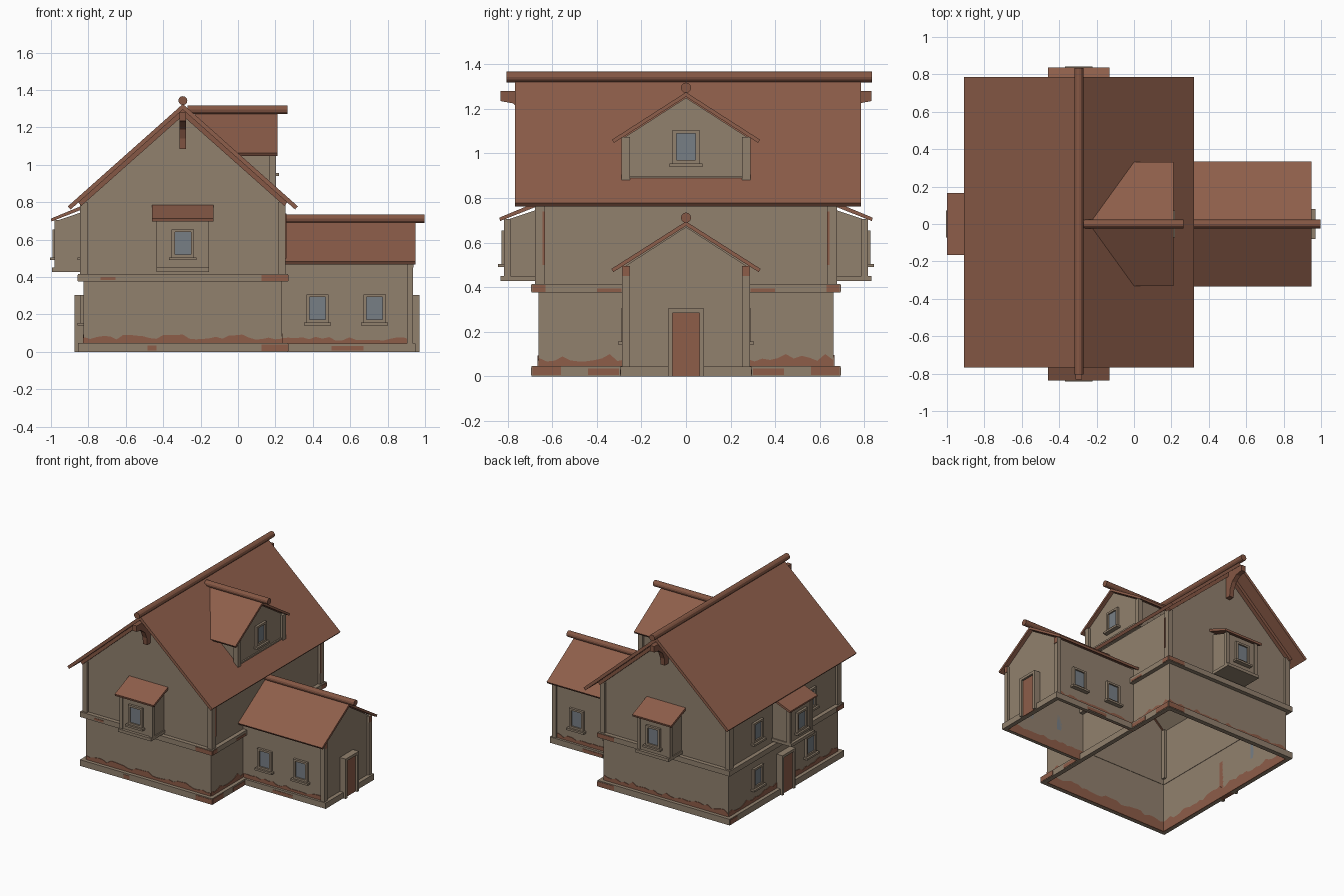
import bpy, bmesh, math, random
from mathutils import Matrix, Vector

if "Cube" in bpy.data.objects:
    bpy.data.objects.remove(bpy.data.objects["Cube"])

random.seed(4)


def material(name, rgb):
    m = bpy.data.materials.new(name)
    m.diffuse_color = (*rgb, 1)
    m.use_nodes = True
    m.node_tree.nodes["Principled BSDF"].inputs["Base Color"].default_value = m.diffuse_color
    return m


PLASTER = material("plaster", (0.285, 0.218, 0.155))
ROOF = material("roof_tile", (0.27, 0.112, 0.069))
WOOD = material("wood", (0.235, 0.096, 0.058))
BRICK = material("brick", (0.27, 0.11, 0.066))
GLASS = material("glass", (0.185, 0.21, 0.235))


def place(x, y, angle=0, z=0):
    """Local frame for a facade: x runs along the wall, -y points outwards."""
    return Matrix.Translation((x, y, z)) @ Matrix.Rotation(math.radians(angle), 4, 'Z')


def prism(name, pts, a, b, mat, M=Matrix(), open_bottom=False):
    """Profile in local x,z extruded along local y from a to b."""
    bm = bmesh.new()
    front = [bm.verts.new((x, a, z)) for x, z in pts]
    back = [bm.verts.new((x, b, z)) for x, z in pts]
    bm.faces.new(front)
    bm.faces.new(back[::-1])
    n = len(pts)
    for i in range(n):
        j = (i + 1) % n
        bm.faces.new((front[i], back[i], back[j], front[j]))
    bmesh.ops.recalc_face_normals(bm, faces=bm.faces)
    if open_bottom:
        low = min(z for _, z in pts)
        floor = [f for f in bm.faces if all(v.co.z < low + 1e-5 for v in f.verts)]
        bmesh.ops.delete(bm, geom=floor, context='FACES')
    bm.transform(M)
    me = bpy.data.meshes.new(name)
    bm.to_mesh(me)
    bm.free()
    me.materials.append(mat)
    ob = bpy.data.objects.new(name, me)
    bpy.context.collection.objects.link(ob)
    return ob


def box(name, x0, x1, y0, y1, z0, z1, mat, M=Matrix()):
    return prism(name, [(x0, z0), (x1, z0), (x1, z1), (x0, z1)], y0, y1, mat, M)


def pole(name, r, a, b, M):
    pts = [(r * math.cos(k * math.tau / 12), r * math.sin(k * math.tau / 12)) for k in range(12)]
    prism(name, pts, a, b, WOOD, M)


def gable_roof(name, half, apex, eave, a, b, M, t=0.03, mat=ROOF):
    s = math.atan2(apex - eave, half)
    n = t * math.cos(s)
    bx, bz = half - n * math.sin(s), eave - n * math.cos(s)
    prism(name, [(-half, eave), (0, apex), (half, eave), (bx, bz), (0, apex - t), (-bx, bz)],
          a, b, mat, M)


def ring(name, x0, x1, y0, y1, z0, z1, out):
    """Four bars hugging the outside of a rectangular wall."""
    i = 0.003
    box(name + "_front", x0 - out, x1 + out, y0 - out, y0 + i, z0, z1, PLASTER)
    box(name + "_back", x0 - out, x1 + out, y1 - i, y1 + out, z0, z1, PLASTER)
    box(name + "_left", x0 - out, x0 + i, y0, y1, z0, z1, PLASTER)
    box(name + "_right", x1 - i, x1 + out, y0, y1, z0, z1, PLASTER)


def window(name, M, z):
    w, h = 0.06, 0.15
    for s in (-1, 1):
        box(name + "_jamb", s * w, s * (w - 0.017), -0.018, 0, z, z + h, PLASTER, M)
    for z0 in (z, z + h - 0.015):
        box(name + "_rail", -w, w, -0.018, 0, z0, z0 + 0.015, PLASTER, M)
    box(name + "_glass", -w + 0.015, w - 0.015, -0.007, 0, z + 0.014, z + h - 0.014, GLASS, M)
    box(name + "_sill", -0.073, 0.073, -0.033, 0, z - 0.015, z, PLASTER, M)


def door(name, M):
    for s in (-1, 1):
        box(name + "_jamb", s * 0.08, s * 0.06, -0.05, 0, 0, 0.285, PLASTER, M)
    box(name + "_lintel", -0.08, 0.08, -0.05, 0, 0.285, 0.305, PLASTER, M)
    box(name + "_leaf", -0.06, 0.06, -0.035, 0, 0, 0.285, BRICK, M)


def bay(name, M):
    side = M @ Matrix.Rotation(-math.pi / 2, 4, 'Z')
    prism(name + "_body", [(0, 0.43), (0.148, 0.43), (0.148, 0.70), (0, 0.75)], -0.132, 0.132, PLASTER, side)
    prism(name + "_roof", [(0, 0.765), (0, 0.785), (0.176, 0.712), (0.172, 0.697)], -0.165, 0.165, ROOF, side)
    box(name + "_bottom_beam", -0.14, 0.14, -0.17, 0, 0.427, 0.45, PLASTER, M)
    for s in (-1, 1):
        box(name + "_post", s * 0.14, s * 0.113, -0.155, -0.125, 0.45, 0.705, PLASTER, M)
    window(name + "_window", M @ Matrix.Translation((0, -0.148, 0)), 0.505)


def worn_strip(name, M, u0, u1, height):
    """Wavy brick patch where the plaster has come off above the base."""
    n = max(6, int((u1 - u0) / 0.035))
    pts = [(u0, 0.0), (u1, 0.0)]
    for k in range(n + 1):
        h = 0.05 + (height - 0.05) * random.uniform(0.3, 1)
        pts.append((u1 + (u0 - u1) * k / n, h))
    prism(name, pts, -0.004, 0.004, BRICK, M)


# Main house: walls, base, floor band
CX, X0, X1, Y = -0.295, -0.825, 0.235, 0.662
mid = place(CX, 0)
prism("main_walls", [(-0.53, 0), (0.53, 0), (0.53, 0.80), (0, 1.285), (-0.53, 0.80)],
      -Y, Y, PLASTER, mid, True)
ring("base", X0, X1, -Y, Y, 0, 0.047, 0.031)
ring("floor_band", X0, X1, -Y, Y, 0.375, 0.415, 0.031)
for sx in (-1, 1):
    for sy in (-1, 1):
        box("corner_post", CX + sx * 0.55, CX + sx * 0.51, sy * (Y + 0.016), sy * (Y - 0.03),
            0.415, 0.80, PLASTER)

# Main roof, gable rafters, ridge pole and carved brackets
gable_roof("main_roof", 0.615, 1.325, 0.778, -0.768, 0.785, mid)
for s in (-1, 1):
    gable_roof("gable_rafter", 0.56, 1.297, 0.80, s * (Y - 0.01), s * (Y + 0.03), mid, 0.035, WOOD)
pole("main_ridge", 0.024, -0.805, 0.835, place(CX, 0, 0, 1.343))
bracket = [(0, 1.28), (0.17, 1.28), (0.17, 1.235), (0.115, 1.225), (0.07, 1.19),
           (0.048, 1.14), (0.042, 1.085), (0, 1.085)]
front, back = place(CX, -Y), place(CX, Y, 180)
left, right = place(X0, 0, -90), place(X1, 0, 90)
for M in (front, back):
    prism("ridge_bracket", bracket, -0.018, 0.018, WOOD, M @ Matrix.Rotation(-math.pi / 2, 4, 'Z'))

# Bay windows, left door and left windows
for name, M in (("front_bay", front), ("back_bay", back), ("left_bay", left)):
    bay(name, M)
door("left_door", left)
for u in (-0.32, 0.32):
    for z in (0.155, 0.505):
        window("left_window", left @ Matrix.Translation((u, 0, 0)), z)

# Side wing
WX, WY = 0.92, 0.272
turn = place(0, 0, 90)
prism("wing_walls", [(-WY, 0), (WY, 0), (WY, 0.495), (0, 0.67), (-WY, 0.495)],
      -WX, -X1, PLASTER, turn, True)
for s in (-1, 1):
    box("wing_base_side", X1, WX + 0.03, s * (WY + 0.022), s * (WY - 0.003), 0, 0.045, PLASTER)
    box("wing_post", WX + 0.015, WX - 0.017, s * (WY + 0.015), s * (WY - 0.02), 0.045, 0.495, PLASTER)
    box("wing_post_worn", WX + 0.012, WX + 0.018, s * (WY + 0.012), s * (WY - 0.018), 0.45, 0.495, BRICK)
    for x in (0.425, 0.73):
        window("wing_window", place(x, s * WY, 0 if s < 0 else 180), 0.157)
box("wing_base_end", WX - 0.003, WX + 0.03, -WY, WY, 0, 0.045, PLASTER)
door("wing_door", place(WX, 0, 90))
gable_roof("wing_roof", 0.335, 0.695, 0.482, -0.948, -X1, turn, 0.02)
pole("wing_ridge", 0.023, -0.998, -X1, place(0, 0, 90, 0.712))

# Dormer
prism("dormer_walls", [(-WY, 0.87), (WY, 0.87), (WY, 1.075), (0, 1.25), (-WY, 1.075)],
      -0.185, 0.2, PLASTER, turn)
gable_roof("dormer_roof", 0.332, 1.275, 1.062, -0.21, 0.23, turn, 0.02)
pole("dormer_ridge", 0.023, -0.265, 0.27, place(0, 0, 90, 1.295))
for s in (-1, 1):
    box("dormer_post", 0.165, 0.203, s * 0.29, s * 0.252, 0.88, 1.075, PLASTER)
box("dormer_bottom_rail", 0.165, 0.195, -0.252, 0.252, 0.87, 0.90, PLASTER)
window("dormer_window", place(0.185, 0, 90), 0.955)

# Worn brick along the foot of the walls
worn_strip("front_worn_brick", front, -0.53, 0.53, 0.095)
worn_strip("back_worn_brick", back, -0.53, 0.53, 0.095)
worn_strip("left_worn_brick", left, -0.66, 0.66, 0.095)
worn_strip("right_worn_brick_a", right, -0.66, -WY, 0.10)
worn_strip("right_worn_brick_b", right, WY, 0.66, 0.10)
worn_strip("wing_worn_brick_front", place(0, -WY), X1, WX, 0.08)
worn_strip("wing_worn_brick_back", place(0, WY, 180), -WX, -X1, 0.08)

# Brick patches on the base and the floor band
for M, patches in ((front, ((-0.19, -0.14, 0.008, 0.035), (0.42, 0.561, 0.005, 0.04),
                            (0.42, 0.561, 0.38, 0.41), (-0.44, -0.36, 0.385, 0.40))),
                   (back, ((-0.561, -0.42, 0.005, 0.04), (-0.561, -0.42, 0.38, 0.41))),
                   (left, ((-0.69, -0.6, 0.005, 0.04), (0.6, 0.69, 0.38, 0.41))),
                   (right, ((-0.69, -0.56, 0.005, 0.043), (0.56, 0.69, 0.005, 0.043),
                            (-0.44, -0.30, 0.005, 0.035), (0.30, 0.44, 0.005, 0.035),
                            (-0.69, -0.63, 0.378, 0.41), (0.63, 0.69, 0.378, 0.41),
                            (-0.40, -0.29, 0.378, 0.395), (0.29, 0.40, 0.378, 0.395)))):
    for u0, u1, z0, z1 in patches:
        box("brick_patch", u0, u1, -0.034, -0.029, z0, z1, BRICK, M)
for s in (-1, 1):
    box("post_worn", s * 0.645, s * 0.632, -0.023, -0.018, 0.5, 0.74, BRICK, right)
    box("wing_base_patch", 0.5, 0.67, s * (WY + 0.02), s * (WY + 0.025), 0.008, 0.03, BRICK)
